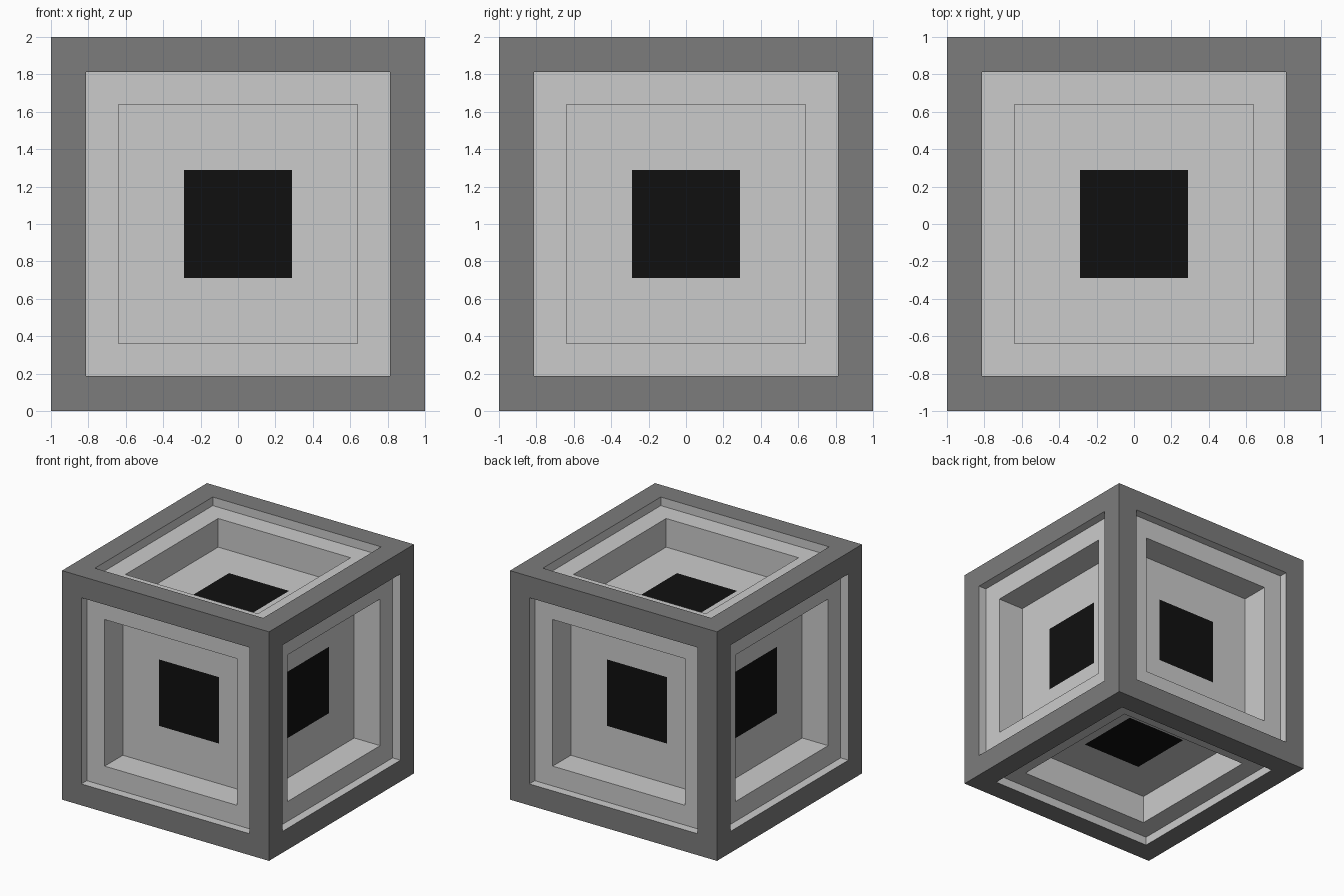
import bpy, bmesh

if "Cube" in bpy.data.objects:
    bpy.data.objects.remove(bpy.data.objects["Cube"])


def material(name, v):
    m = bpy.data.materials.new(name)
    m.diffuse_color = (v, v, v, 1)
    m.use_nodes = True
    m.node_tree.nodes["Principled BSDF"].inputs["Base Color"].default_value = m.diffuse_color
    return m


def inset(bm, face, width):
    bmesh.ops.inset_individual(bm, faces=[face], thickness=width,
                               depth=0, use_even_offset=True)
    return face


def sink(bm, face, depth):
    n = face.normal.copy()
    face = bmesh.ops.extrude_discrete_faces(bm, faces=[face])["faces"][0]
    bmesh.ops.translate(bm, verts=face.verts[:], vec=-n * depth)
    face.normal_update()
    return face


bm = bmesh.new()
bmesh.ops.create_cube(bm, size=2)
bm.normal_update()

# Two stepped recesses and a dark centre panel on each of the six sides
panels = []
for f in list(bm.faces):
    f = inset(bm, f, 0.187)
    f = sink(bm, f, 0.075)
    f = inset(bm, f, 0.173)
    f = sink(bm, f, 0.25)
    f = inset(bm, f, 0.35)
    panels.append(f)

# Dark outer frame, light recesses, black centre panels
for f in bm.faces:
    c = f.calc_center_median()
    n = f.normal
    on_shell = any(all(abs(v.co[i] - s) < 1e-4 for v in f.verts)
                   for i in range(3) for s in (-1, 1))
    f.material_index = 1 if on_shell else 0
for f in panels:
    f.material_index = 2

bmesh.ops.recalc_face_normals(bm, faces=bm.faces[:])
bmesh.ops.translate(bm, verts=bm.verts[:], vec=(0, 0, 1))

mesh = bpy.data.meshes.new("recessed_cube")
bm.to_mesh(mesh)
bm.free()
for m in (material("light_grey", 0.8), material("dark_grey", 0.2),
          material("black", 0.005)):
    mesh.materials.append(m)
bpy.context.collection.objects.link(bpy.data.objects.new("recessed_cube", mesh))
